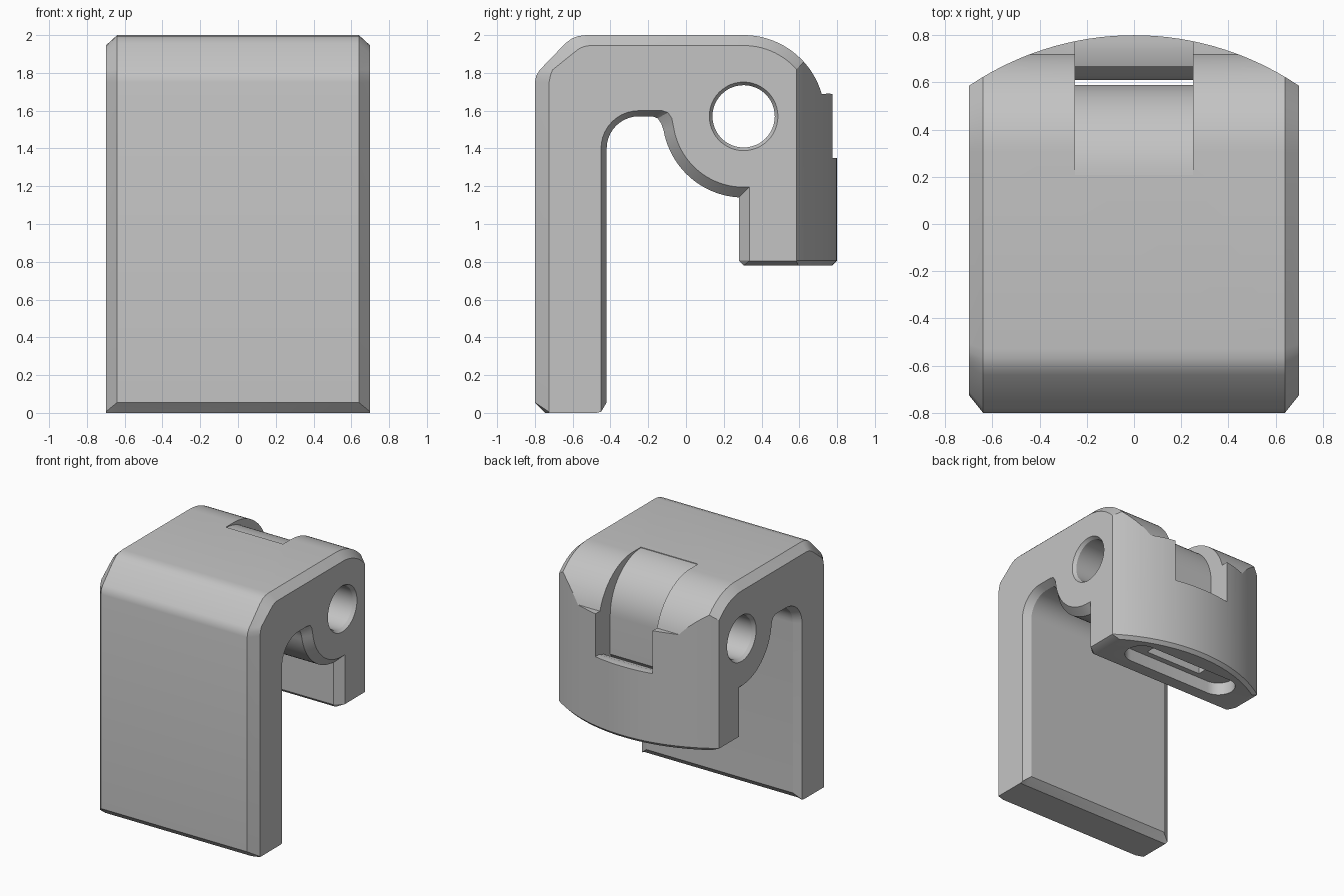
import bpy, bmesh, math

if "Cube" in bpy.data.objects:
    bpy.data.objects.remove(bpy.data.objects["Cube"])

grey = bpy.data.materials.new("plain grey")
grey.diffuse_color = (0.55, 0.55, 0.55, 1)
grey.use_nodes = True
grey.node_tree.nodes["Principled BSDF"].inputs["Base Color"].default_value = grey.diffuse_color
PIN = (0.305, 1.57)          # hinge axis in y, z
ARC_R, ARC_Y = 1.247, -0.447  # curved back, seen from above


def arc(cy, cz, r, a0, a1, n):
    return [(cy + r * math.cos(math.radians(a0 + (a1 - a0) * i / n)),
             cz + r * math.sin(math.radians(a0 + (a1 - a0) * i / n))) for i in range(n + 1)]


def loft(name, rings):
    """Closed solid through rings that have equal point counts."""
    bm = bmesh.new()
    vr = [[bm.verts.new(p) for p in ring] for ring in rings]
    for a, b in zip(vr, vr[1:]):
        for i in range(len(a)):
            j = (i + 1) % len(a)
            bm.faces.new((a[i], a[j], b[j], b[i]))
    bm.faces.new(vr[0])
    bm.faces.new(vr[-1])
    bmesh.ops.recalc_face_normals(bm, faces=bm.faces)
    me = bpy.data.meshes.new(name)
    bm.to_mesh(me)
    bm.free()
    me.materials.append(grey)
    ob = bpy.data.objects.new(name, me)
    bpy.context.collection.objects.link(ob)
    return ob


def section(x, pts):
    return [(x, y, z) for y, z in pts]


def boolean(target, cutter, op):
    m = target.modifiers.new(op, 'BOOLEAN')
    m.operation, m.object, m.solver = op, cutter, 'EXACT'
    bpy.context.view_layer.objects.active = target
    bpy.ops.object.modifier_apply(modifier=m.name)
    bpy.data.objects.remove(cutter)


def profile(c):
    """Hook outline in y, z; c = 0 at the middle, 1 on the chamfered side face."""
    o, i, t = 0.075 * c, 0.03 * c, 0.055 * c
    p = [(-0.745 + 0.02 * c, 0), (-0.8 + o, 0.055 * (1 - 0.9 * c))]
    # rounded front shoulder
    p += [(-0.8 + o, 1.75), (-0.793 + o, 1.785), (-0.775 + o * 0.9, 1.815),
          (-0.64 + o * 0.5, 1.955 - t), (-0.605 + o * 0.5, 1.982 - t),
          (-0.57 + o * 0.4, 1.995 - t), (-0.53 + o * 0.3, 2 - t)]
    # hinge barrel and rear block
    p += arc(*PIN, 0.43 - t, 90, 16, 20)
    p += [(0.752, 1.69), (0.9, 1.685), (0.9, 0.78 + c * 0.025)]
    p += [(0.305 + i, 0.78 + c * 0.025), (0.28 + t, 0.806 + c * 0.002)]
    # underside of the barrel
    p += [(0.28 + t, PIN[1] - 0.43 + t)]
    p += arc(*PIN, 0.43 - t, 266, 190, 20)
    # inner fillets and front leg
    p += [(-0.13 + t, 1.53 + i), (-0.15 + t, 1.56 + i), (-0.18 + t, 1.57 + i)]
    p += arc(-0.25, 1.4, 0.17 + i, 90, 180, 10)
    p += [(-0.42 - i, 0.055 * (1 - 0.9 * c)), (-0.475, 0)]
    return p


# Hook body with chamfered sides
body = loft("clip_body", [section(-0.7, profile(1)), section(-0.64, profile(0)),
                          section(0.64, profile(0)), section(0.7, profile(1))])


# Curved back with a small lower chamfer
def disc(r, z, n=160):
    return [(r * math.cos(2 * math.pi * k / n), ARC_Y + r * math.sin(2 * math.pi * k / n), z)
            for k in range(n)]


boolean(body, loft("back_curve", [disc(ARC_R - 0.028, -1), disc(ARC_R - 0.028, 0.777),
                                  disc(ARC_R, 0.806), disc(ARC_R, 3)]), 'INTERSECT')


# Pin hole with chamfered mouths
def pin_ring(x, r):
    return section(x, arc(*PIN, r, 0, 352.5, 47))


boolean(body, loft("pin_hole", [pin_ring(-0.75, 0.215), pin_ring(-0.675, 0.165),
                                pin_ring(0.675, 0.165), pin_ring(0.75, 0.215)]), 'DIFFERENCE')

# Strap channel: up through the block and out over the barrel
channel = [(0.45, 0.6), (0.61, 0.6), (0.61, 1.22), (0.63, 1.28), (0.67, 1.33), (0.73, 1.35),
           (1, 1.35), (1, 2.2), (0.2, 2.2)]
channel += arc(0.2, 1.605, 0.39, 89, 0, 20) + [(0.59, 1.3), (0.45, 1.1)]
boolean(body, loft("strap_channel", [section(-0.25, channel), section(0.25, channel)]), 'DIFFERENCE')

# Oval recess under the block
oval = arc(0.37, 0.53, 0.125, -90, 90, 16) + arc(-0.37, 0.53, 0.125, 90, 270, 16)
boolean(body, loft("oval_recess", [[(x, y, z) for x, y in oval] for z in (0.6, 0.88)]), 'DIFFERENCE')

bpy.ops.object.select_all(action='DESELECT')
body.select_set(True)
bpy.context.view_layer.objects.active = body
bpy.ops.object.shade_smooth_by_angle(angle=math.radians(25))
